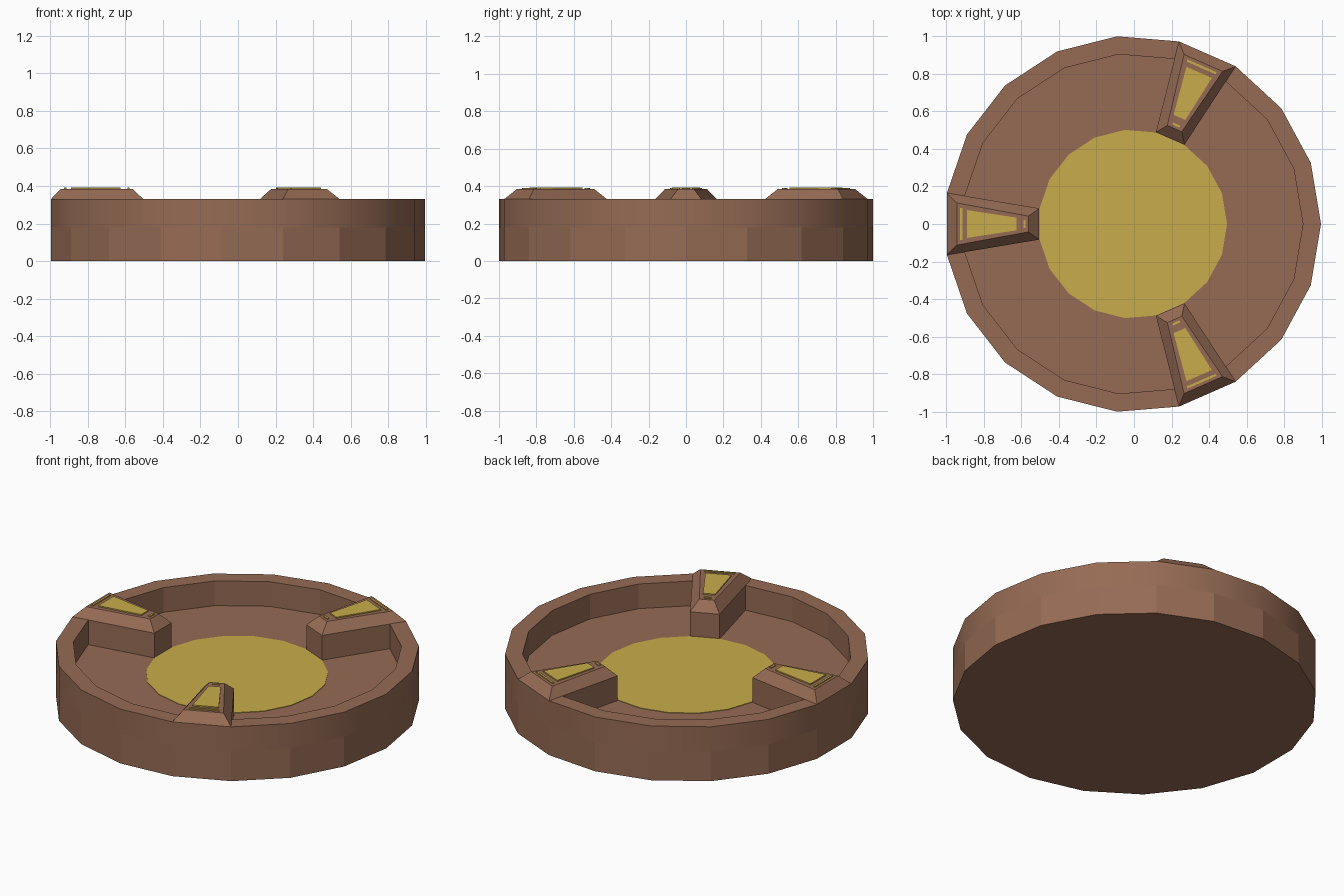
import bpy, bmesh, math

if "Cube" in bpy.data.objects:
    bpy.data.objects.remove(bpy.data.objects["Cube"])

N = 19                  # sides of the dish
R = 1.0034              # outer radius
CX = -0.007             # centres the odd-sided polygon on x = 0
FLOOR, RIM, TOP = 0.18, 0.33, 0.385


def material(name, rgb):
    m = bpy.data.materials.new(name)
    m.diffuse_color = (*rgb, 1)
    m.use_nodes = True
    m.node_tree.nodes["Principled BSDF"].inputs["Base Color"].default_value = m.diffuse_color
    return m


BROWN = material("clay brown", (0.305, 0.147, 0.089))
GOLD = material("gold", (0.578, 0.413, 0.069))


def ring(r, z):
    return [(CX + r * math.cos(2 * math.pi * k / N), r * math.sin(2 * math.pi * k / N), z)
            for k in range(N)]


def loft(name, loops, mat, cap=True, closed=False, smooth_bands=()):
    """Skin a list of point loops; cap the ends or close the profile."""
    bm = bmesh.new()
    vs = [[bm.verts.new(p) for p in loop] for loop in loops]
    n = len(vs[0])
    bands = len(vs) if closed else len(vs) - 1
    for b in range(bands):
        lo, hi = vs[b], vs[(b + 1) % len(vs)]
        for i in range(n):
            j = (i + 1) % n
            f = bm.faces.new((lo[i], lo[j], hi[j], hi[i]))
            f.smooth = b in smooth_bands
    if cap and not closed:
        bm.faces.new(vs[0][::-1])
        bm.faces.new(vs[-1])
    bmesh.ops.recalc_face_normals(bm, faces=bm.faces)
    for e in bm.edges:
        if len(e.link_faces) == 2 and e.calc_face_angle() > math.radians(30):
            e.smooth = False
    me = bpy.data.meshes.new(name)
    bm.to_mesh(me)
    bm.free()
    me.materials.append(mat)
    ob = bpy.data.objects.new(name, me)
    bpy.context.collection.objects.link(ob)
    return ob


# Faceted base and smooth rim wall as one body with a sunken floor
loft("dish_body", [ring(R, 0), ring(R, FLOOR), ring(R, RIM), ring(0.907, RIM), ring(0.907, FLOOR)],
     BROWN, smooth_bands=(1,))

# Gold disc on the floor
loft("floor_disc", [ring(0.503, FLOOR - 0.002), ring(0.503, FLOOR + 0.003)], GOLD)


def trapezoid(angle, d_in, w_in, d_out, w_out, z):
    """Trapezoid pointing outward along angle: distances and half widths."""
    c, s = math.cos(angle), math.sin(angle)
    pts = [(d_in, -w_in), (d_out, -w_out), (d_out, w_out), (d_in, w_in)]
    return [(CX + d * c - w * s, d * s + w * c, z) for d, w in pts]


def plate(name, angle, shape, mat, top):
    loft(name, [trapezoid(angle, *shape, TOP - 0.002), trapezoid(angle, *shape, top)], mat)


# Three wedge blocks, each filling one side of the polygon
half = math.pi / N
ap, hw = R * math.cos(half), R * math.sin(half)
for i, side in enumerate((3, 9, 15)):
    a = 2 * math.pi * (side + 0.5) / N
    foot = (0.503 * ap, 0.503 * hw, ap, hw)
    loft(f"wedge_{i}", [trapezoid(a, *foot, FLOOR - 0.001), trapezoid(a, *foot, RIM),
                        trapezoid(a, 0.555, 0.042, 0.937, 0.112, TOP)], BROWN)
    # Gold inlay with a small bar at each end
    plate(f"inlay_{i}", a, (0.62, 0.034, 0.882, 0.074), GOLD, TOP + 0.007)
    plate(f"outer_bar_{i}", a, (0.908, 0.084, 0.920, 0.086), GOLD, TOP + 0.006)
    plate(f"inner_bar_{i}", a, (0.570, 0.020, 0.582, 0.021), GOLD, TOP + 0.006)
